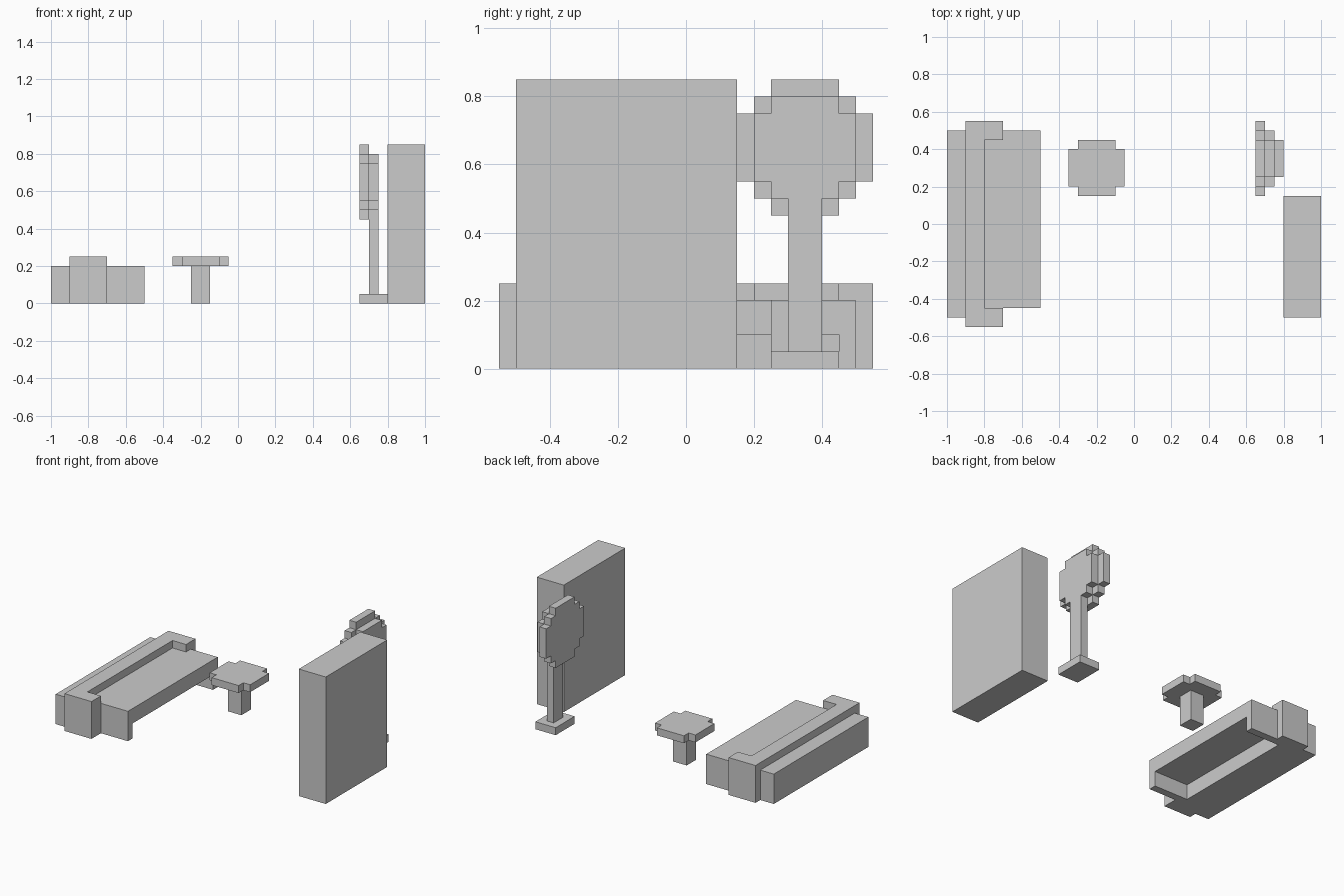
import bpy
import bmesh
from mathutils import Vector

if "Cube" in bpy.data.objects:
    bpy.data.objects.remove(bpy.data.objects["Cube"])


def prism(name, outline, low, high, axis="z"):
    """Extrude a flat outline: (x, y) points along z, or (y, z) points along x."""
    place = (lambda a, b: (a, b, low)) if axis == "z" else (lambda a, b: (low, a, b))
    direction = Vector((0, 0, high - low)) if axis == "z" else Vector((high - low, 0, 0))
    bm = bmesh.new()
    face = bm.faces.new([bm.verts.new(place(a, b)) for a, b in outline])
    result = bmesh.ops.extrude_face_region(bm, geom=[face], use_keep_orig=True)
    moved = [g for g in result["geom"] if isinstance(g, bmesh.types.BMVert)]
    bmesh.ops.translate(bm, verts=moved, vec=direction)
    bmesh.ops.recalc_face_normals(bm, faces=bm.faces)
    mesh = bpy.data.meshes.new(name)
    bm.to_mesh(mesh)
    bm.free()
    obj = bpy.data.objects.new(name, mesh)
    bpy.context.collection.objects.link(obj)
    return obj


def rect(a0, a1, b0, b1):
    return [(a0, b0), (a1, b0), (a1, b1), (a0, b1)]


def stepped_disc(ca, cb, quarter):
    """Mirror a quarter outline (from the +a side to the +b side) around a centre."""
    half = quarter + [(-a, b) for a, b in reversed(quarter)]
    full = half + [(a, -b) for a, b in reversed(half)]
    return [(ca + a, cb + b) for a, b in full]


# Sofa: low rear block, taller C-shaped back with arms
prism("sofa_rear_block", rect(-1.0, -0.9, -0.5, 0.5), 0, 0.2)
prism("sofa_back_and_arms",
      [(-0.9, -0.55), (-0.7, -0.55), (-0.7, -0.45), (-0.8, -0.45),
       (-0.8, 0.45), (-0.7, 0.45), (-0.7, 0.55), (-0.9, 0.55)], 0, 0.25)

# Sofa seat, open underneath at the front
prism("sofa_seat",
      [(-0.8, -0.45), (-0.5, -0.45), (-0.5, 0.5), (-0.7, 0.5),
       (-0.7, 0.45), (-0.8, 0.45)], 0.1, 0.2)
prism("sofa_seat_support",
      [(-0.8, -0.45), (-0.5, -0.45), (-0.5, -0.4), (-0.75, -0.4),
       (-0.75, 0.45), (-0.8, 0.45)], 0, 0.1)
prism("sofa_seat_side_panel", rect(-0.7, -0.5, 0.45, 0.5), 0, 0.1)

# Side table
prism("table_top", stepped_disc(-0.2, 0.3, [(0.15, 0.1), (0.1, 0.1), (0.1, 0.15)]), 0.2, 0.25)
prism("table_stem", rect(-0.25, -0.15, 0.25, 0.35), 0, 0.2)

# Standing mirror: base, pole, smaller backing disc, larger front disc
prism("mirror_base", rect(0.65, 0.8, 0.25, 0.45), 0, 0.05)
prism("mirror_pole", rect(0.7, 0.75, 0.3, 0.4), 0.05, 0.5)
prism("mirror_backing",
      stepped_disc(0.35, 0.65, [(0.15, 0.1), (0.1, 0.1), (0.1, 0.15)]), 0.7, 0.75, "x")
prism("mirror_front",
      stepped_disc(0.35, 0.65, [(0.2, 0.1), (0.15, 0.1), (0.15, 0.15), (0.1, 0.15), (0.1, 0.2)]),
      0.65, 0.7, "x")

# Wardrobe
prism("wardrobe", rect(0.8, 1.0, -0.5, 0.15), 0, 0.85)
